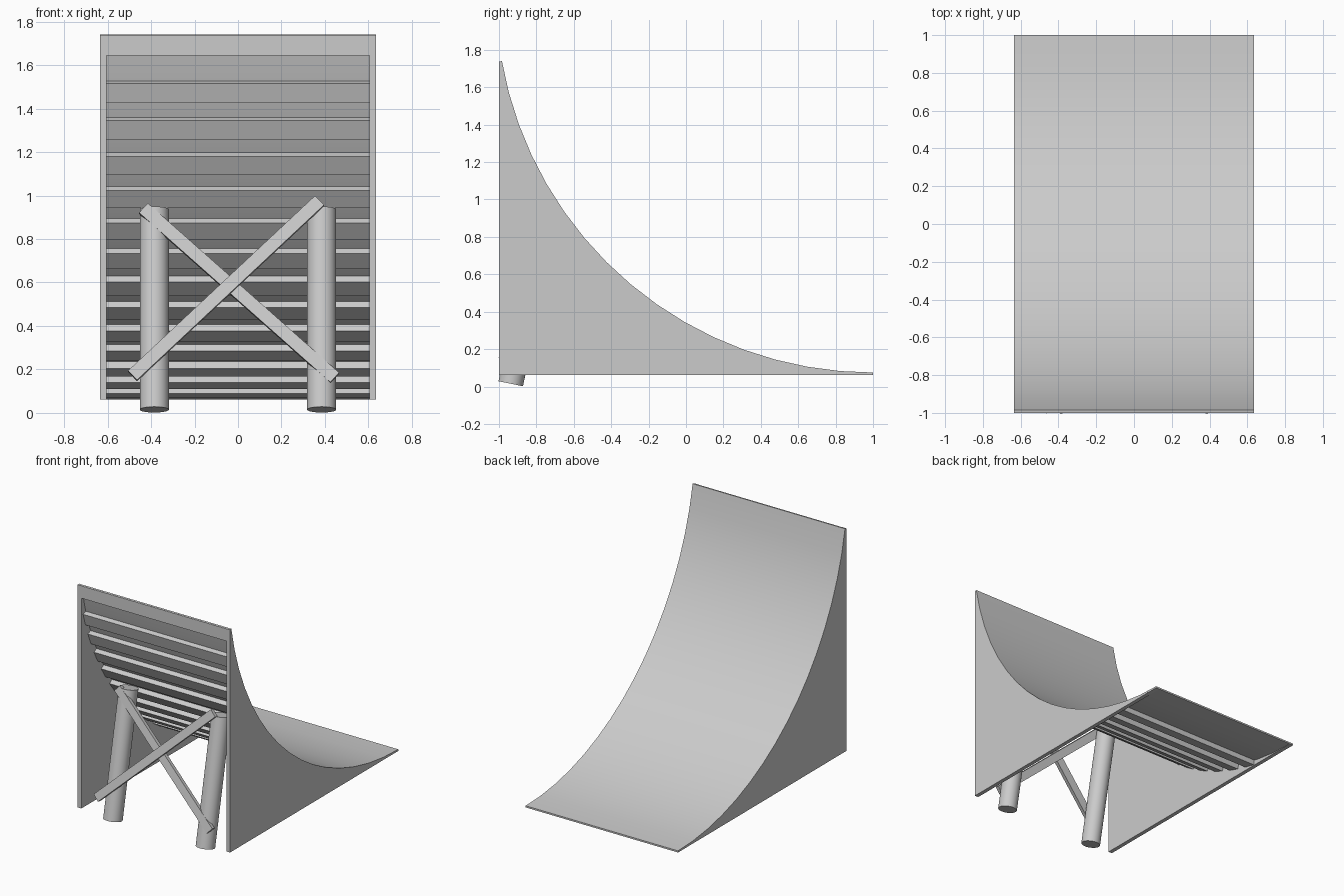
import bpy, bmesh, math
from mathutils import Matrix, Vector

if "Cube" in bpy.data.objects:
    bpy.data.objects.remove(bpy.data.objects["Cube"])

R = 2.015            # ramp surface radius
T = 0.0125           # deck thickness
CY, CZ = 1.0, 2.09   # arc centre
HALF, PANEL = 0.634, 0.03


def arc_point(radius, deg):
    a = math.radians(deg)
    return (CY - radius * math.sin(a), CZ - radius * math.cos(a))


def finish(name, bm, matrix=None, smooth=False):
    bmesh.ops.recalc_face_normals(bm, faces=bm.faces)
    me = bpy.data.meshes.new(name)
    bm.to_mesh(me)
    bm.free()
    ob = bpy.data.objects.new(name, me)
    bpy.context.collection.objects.link(ob)
    if matrix is not None:
        ob.matrix_world = matrix
    if smooth:
        bpy.ops.object.select_all(action='DESELECT')
        bpy.context.view_layer.objects.active = ob
        ob.select_set(True)
        bpy.ops.object.shade_smooth_by_angle(angle=math.radians(30))
    return ob


def extrude_profile(name, pts, x0, x1, smooth=False):
    """Extrude a closed (y, z) outline along x."""
    bm = bmesh.new()
    face = bm.faces.new([bm.verts.new((x0, y, z)) for y, z in pts])
    ext = bmesh.ops.extrude_face_region(bm, geom=[face])
    verts = [g for g in ext['geom'] if isinstance(g, bmesh.types.BMVert)]
    bmesh.ops.translate(bm, vec=(x1 - x0, 0, 0), verts=verts)
    return finish(name, bm, smooth=smooth)


def box(name, size, matrix):
    bm = bmesh.new()
    bmesh.ops.create_cube(bm, size=1, matrix=Matrix.Diagonal((*size, 1)))
    return finish(name, bm, matrix)


angles = [5 * i for i in range(17)]
under = [arc_point(R + T, a) for a in angles]

# Curved riding deck
extrude_profile("deck", [arc_point(R, a) for a in angles] + under[::-1], -HALF, HALF, True)

# Side panels under the deck edges
outline = under + [(-1.0, under[-1][1]), (-1.0, 0.0625)]
for side, name in ((-1, "side_panel_left"), (1, "side_panel_right")):
    extrude_profile(name, outline, side * (HALF - PANEL), side * HALF)

# Cross ribs, one behind each deck segment
inner = HALF - PANEL
for i in range(13):
    deg = 12.5 + 5 * i
    y, z = arc_point((R + T) * math.cos(math.radians(2.5)) + 0.0175, deg)
    m = Matrix.Translation((0, y, z)) @ Matrix.Rotation(math.radians(-deg), 4, 'X')
    box(f"rib_{i + 1}", (2 * inner, 0.095, 0.035), m)

# Upright top rail closing the back of the deck
extrude_profile("top_rail", [(-1, 1.645), (-1, 1.737), (-0.995, 1.737), (-0.977, 1.645)],
                -inner, inner)

# Leaning frame: posts and braces share one tilted local space
frame = Matrix.Translation((0, -0.937, 0.015)) @ Matrix.Rotation(math.radians(-11.5), 4, 'X')
for side, name in ((-1, "post_left"), (1, "post_right")):
    bm = bmesh.new()
    bmesh.ops.create_cone(bm, cap_ends=True, segments=32, radius1=0.067, radius2=0.067, depth=0.94)
    finish(name, bm, frame @ Matrix.Translation((side * 0.385, 0, 0.47)), True)


def brace(name, start, end, y):
    a = Vector((start[0], y, (start[1] - 0.015) / 0.98))
    b = Vector((end[0], y, (end[1] - 0.015) / 0.98))
    d = b - a
    rot = Matrix.Rotation(-math.atan2(d.z, d.x), 4, 'Y')
    box(name, (d.length, 0.03, 0.06), frame @ Matrix.Translation((a + b) / 2) @ rot)


# Crossed braces
brace("brace_front", (-0.485, 0.155), (0.375, 0.96), -0.076)
brace("brace_rear", (-0.435, 0.93), (0.445, 0.15), -0.052)
